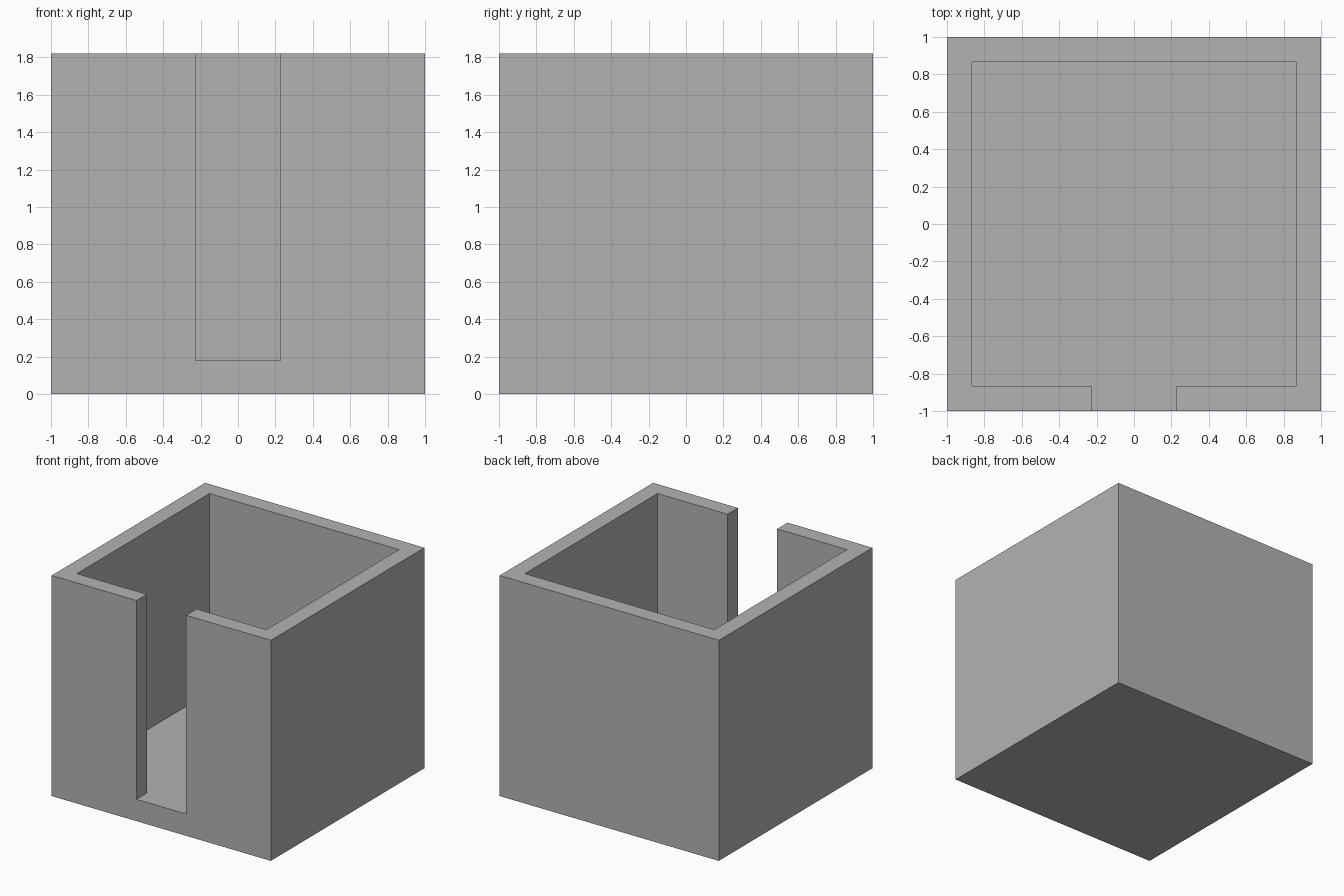
import bpy
import bmesh

old = bpy.data.objects.get("Cube")
if old:
    bpy.data.objects.remove(old, do_unlink=True)

HALF, HEIGHT = 1.0, 1.82
INNER, SLOT, FLOOR = 0.865, 0.227, 0.18


def make_material(name, rgb):
    mat = bpy.data.materials.new(name)
    mat.use_nodes = True
    colour = (*rgb, 1.0)
    mat.diffuse_color = colour
    mat.node_tree.nodes["Principled BSDF"].inputs["Base Color"].default_value = colour
    return mat


def prism(name, outline, bottom, top):
    """Extrude a flat outline from bottom to top."""
    bm = bmesh.new()
    face = bm.faces.new([bm.verts.new((x, y, bottom)) for x, y in outline])
    result = bmesh.ops.extrude_face_region(bm, geom=[face])
    verts = [v for v in result["geom"] if isinstance(v, bmesh.types.BMVert)]
    bmesh.ops.translate(bm, verts=verts, vec=(0, 0, top - bottom))
    bmesh.ops.recalc_face_normals(bm, faces=bm.faces)
    mesh = bpy.data.meshes.new(name)
    bm.to_mesh(mesh)
    bm.free()
    obj = bpy.data.objects.new(name, mesh)
    bpy.context.collection.objects.link(obj)
    return obj


# Solid block
box = prism("open_box", [(-HALF, -HALF), (HALF, -HALF), (HALF, HALF), (-HALF, HALF)], 0, HEIGHT)
box.data.materials.append(make_material("grey", (0.45, 0.45, 0.45)))

# Cavity and front slot as one cutter
right_side = [(SLOT, -HALF - 0.1), (SLOT, -INNER), (INNER, -INNER), (INNER, INNER)]
left_side = [(-x, y) for x, y in reversed(right_side)]
cutter = prism("cavity_cutter", right_side + left_side, FLOOR, HEIGHT + 0.1)
cutter.hide_render = True

# Hollow the block, then discard the cutter
cut = box.modifiers.new("hollow", "BOOLEAN")
cut.operation = "DIFFERENCE"
cut.solver = "EXACT"
cut.object = cutter
bpy.context.view_layer.objects.active = box
bpy.ops.object.modifier_apply(modifier=cut.name)
bpy.data.objects.remove(cutter, do_unlink=True)
